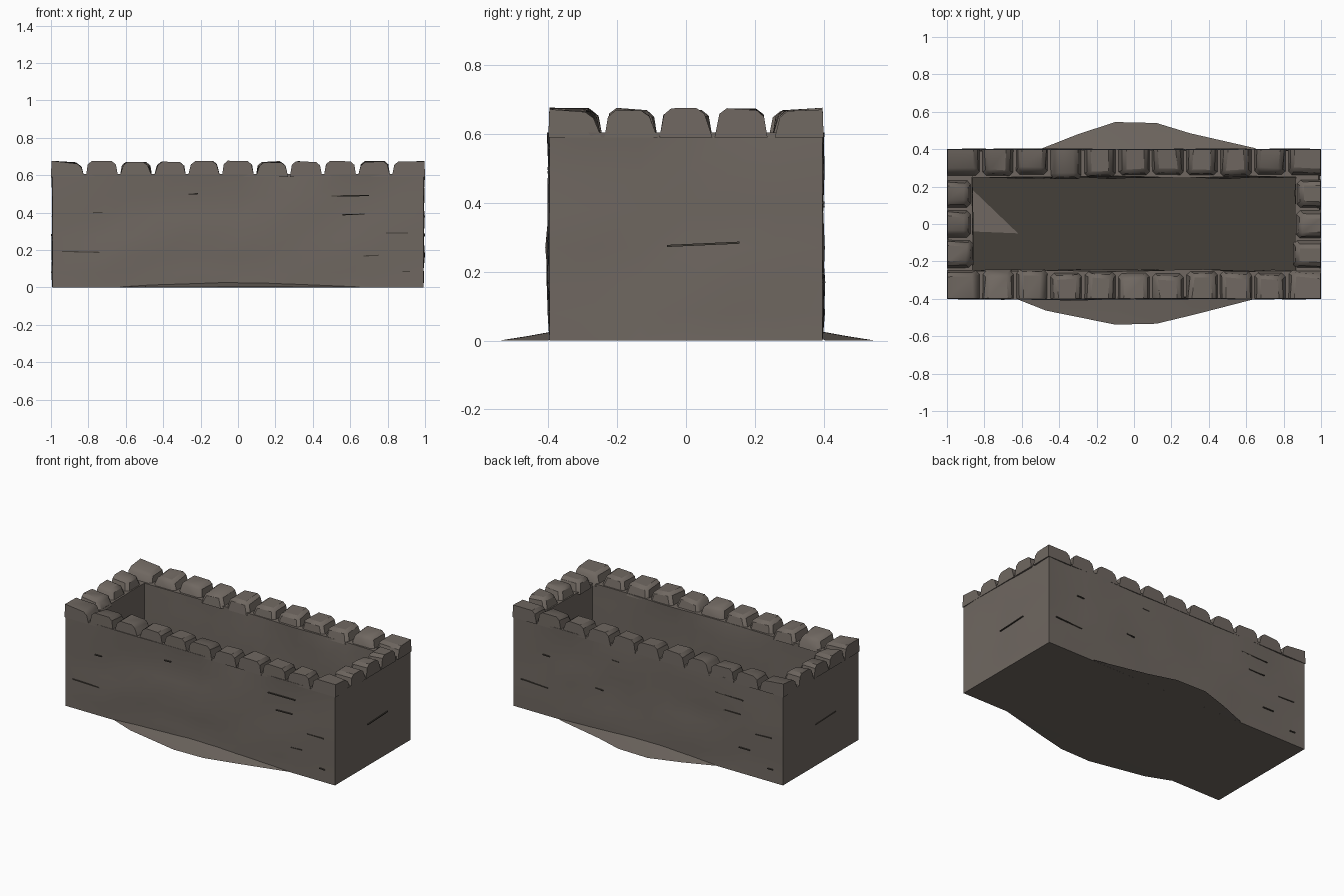
import bpy, bmesh, math, random
from mathutils import Vector, noise

if "Cube" in bpy.data.objects:
    bpy.data.objects.remove(bpy.data.objects["Cube"])

random.seed(4)


def material(name, rgb):
    m = bpy.data.materials.new(name)
    m.diffuse_color = (*rgb, 1)
    m.use_nodes = True
    m.node_tree.nodes["Principled BSDF"].inputs["Base Color"].default_value = m.diffuse_color
    return m


STONE = material("grey brown stone", (0.16, 0.137, 0.119))
DARK = material("dark wet stone", (0.058, 0.050, 0.041))


def finish(bm, name, mat, angle=None):
    bmesh.ops.recalc_face_normals(bm, faces=bm.faces[:])
    me = bpy.data.meshes.new(name)
    bm.to_mesh(me)
    bm.free()
    me.materials.append(mat)
    ob = bpy.data.objects.new(name, me)
    bpy.context.collection.objects.link(ob)
    if angle:
        bpy.ops.object.select_all(action='DESELECT')
        ob.select_set(True)
        bpy.context.view_layer.objects.active = ob
        bpy.ops.object.shade_smooth_by_angle(angle=math.radians(angle))
    return ob


def rectangle(hx, hy, nx=14, ny=6):
    """Points round a rectangle, each with its outward direction."""
    pts = []
    corners = [(-hx, -hy), (hx, -hy), (hx, hy), (-hx, hy)]
    dirs = [(0, -1), (1, 0), (0, 1), (-1, 0)]
    for i in range(4):
        a, b = Vector(corners[i]), Vector(corners[(i + 1) % 4])
        n = nx if i % 2 == 0 else ny
        for k in range(n):
            pts.append((a.lerp(b, k / n), Vector(dirs[i]) if k else None))
    return pts


# Hollow trough: rings climb the outside, cross the rim and go down the inside
bm = bmesh.new()
levels = [(0.993, 0.397, z) for z in (0, 0.08, 0.17, 0.27, 0.38, 0.49, 0.605)]
levels += [(0.865, 0.25, z) for z in (0.605, 0.5, 0.36, 0.2, 0.04)]
rings = []
for hx, hy, z in levels:
    ring = []
    for p, d in rectangle(hx, hy):
        q = p.copy()
        if d and 0 < z:
            q += d * 0.013 * noise.noise(Vector((p.x * 4, p.y * 4, z * 9)))
        ring.append(bm.verts.new((q.x, q.y, z)))
    rings.append(ring)
for a, b in zip(rings, rings[1:]):
    for i in range(len(a)):
        j = (i + 1) % len(a)
        bm.faces.new((a[i], a[j], b[j], b[i]))
bm.faces.new(rings[0])
bm.faces.new(rings[-1])
finish(bm, "trough_walls", STONE, 40)

# Dark floor, with one corner of pale stone showing
bm = bmesh.new()
bm.faces.new([bm.verts.new((x, y, 0.05)) for x, y in
              ((-0.87, -0.255), (0.87, -0.255), (0.87, 0.255), (-0.87, 0.255))])
finish(bm, "dark_floor", DARK)
bm = bmesh.new()
bm.faces.new([bm.verts.new(p) for p in
              ((-0.86, -0.04, 0.058), (-0.62, -0.05, 0.052), (-0.86, 0.18, 0.055))])
finish(bm, "floor_chip", STONE)


# Rough cap stones: tapered blocks with irregular tops and softened edges
def cap_stone(name, x0, x1, y0, y1, out_x, out_y):
    bm = bmesh.new()
    bmesh.ops.create_cube(bm, size=1)
    r = random.uniform
    for v in bm.verts:
        u, w, top = v.co.x > 0, v.co.y > 0, v.co.z > 0
        x, y = (x1 if u else x0), (y1 if w else y0)
        if top:
            # outer sides stay upright, all others lean inwards
            sx, sy = (1 if u else -1), (1 if w else -1)
            x -= sx * (0.003 if sx == out_x else r(0.012, 0.032))
            y -= sy * (0.003 if sy == out_y else r(0.012, 0.03))
        outer = (u == (out_x > 0) or not out_x) and (w == (out_y > 0) or not out_y)
        z = (0.678 - r(0, 0.01) - (0 if outer else r(0, 0.012))) if top else 0.59
        v.co = (x, y, z)
    edges = []
    for e in bm.edges:
        m = (e.verts[0].co + e.verts[1].co) / 2
        if m.z > 0.61 and abs(m.x) < 0.98 and abs(m.y) < 0.38:
            edges.append(e)
    bmesh.ops.bevel(bm, geom=edges, offset=0.018, segments=1, affect='EDGES')
    finish(bm, name, STONE, 35)


pitch = 2 / 11
for sy in (-1, 1):
    for i in range(11):
        x0 = -1 + i * pitch
        ox = -1 if i == 0 else 1 if i == 10 else 0
        a, b = sorted((sy * 0.4, sy * (0.25 + random.uniform(-0.01, 0.012))))
        cap_stone("long_side_cap_stone", x0 + (0 if ox < 0 else 0.004),
                  x0 + pitch - (0 if ox > 0 else 0.004), a, b, ox, sy)
for sx in (-1, 1):
    for y in (-0.16, 0, 0.16):
        a, b = sorted((sx * 1.0, sx * (0.86 + random.uniform(-0.01, 0.012))))
        cap_stone("end_cap_stone", a, b, y - 0.077, y + 0.077, sx, 0)


# Low spread of stone along the foot of each long side
def foot(name, side, outline):
    bm = bmesh.new()
    n = len(outline)
    rim = [bm.verts.new((x, side * y, 0.001)) for x, y in outline]
    mid = [bm.verts.new((x, side * (0.4 + (y - 0.4) * 0.45), 0.002 + (y - 0.4) * 0.08))
           for x, y in outline]
    top = [bm.verts.new((x, side * 0.385, 0.005 + (y - 0.4) * 0.16)) for x, y in outline]
    low = [bm.verts.new((x, side * 0.385, 0)) for x, y in outline]
    for a, b in ((rim, mid), (mid, top), (low, rim)):
        for i in range(n - 1):
            bm.faces.new((a[i], a[i + 1], b[i + 1], b[i]))
    finish(bm, name, STONE, 40)


foot("front_foot", -1, [(-0.63, 0.4), (-0.47, 0.463), (-0.1, 0.538),
                        (0.12, 0.533), (0.32, 0.485), (0.65, 0.4)])
foot("back_foot", 1, [(-0.49, 0.405), (-0.3, 0.48), (-0.1, 0.545),
                      (0.12, 0.54), (0.3, 0.485), (0.65, 0.405)])


# Thin dark cracks between the courses (position along wall, height, length)
def crack(side, along, z, length, axis):
    bm = bmesh.new()
    bmesh.ops.create_cube(bm, size=1)
    tilt = random.uniform(-0.06, 0.06)
    for v in bm.verts:
        t, d, h = v.co
        z1 = z + h * 0.006 + t * length * tilt
        p = along + t * length
        if axis == 'x':
            v.co = (p, side * 0.3995 + d * 0.007, z1)
        else:
            v.co = (side * 0.9955 + d * 0.007, p, z1)
    finish(bm, "wall_crack", DARK)


for x, z, l in ((-0.84, 0.19, 0.2), (-0.75, 0.40, 0.05), (-0.36, 0.28, 0.06),
                (-0.24, 0.50, 0.05), (0.6, 0.49, 0.2), (0.62, 0.39, 0.12),
                (0.85, 0.29, 0.12), (0.71, 0.17, 0.08), (0.9, 0.085, 0.04)):
    crack(-1, x, z, l, 'x')
    crack(1, -x, z, l, 'x')
crack(1, 0.05, 0.28, 0.21, 'y')
crack(-1, -0.05, 0.28, 0.21, 'y')
